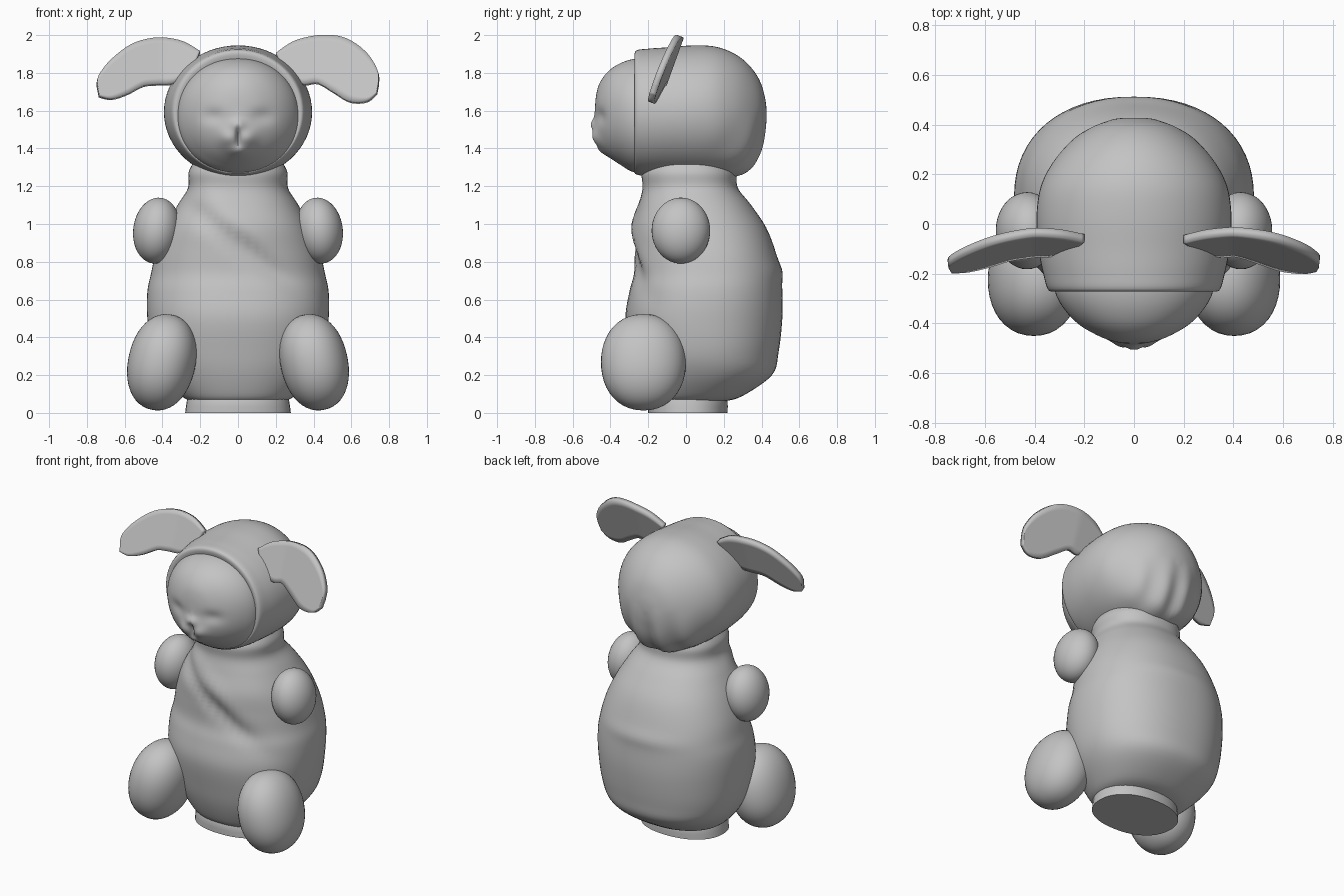
import bpy, bmesh, math
from mathutils import Vector, Matrix

cube = bpy.data.objects.get("Cube")
if cube:
    bpy.data.objects.remove(cube)

grey = bpy.data.materials.new("plain grey")
grey.use_nodes = True
colour = (0.55, 0.55, 0.55, 1)
grey.diffuse_color = colour
grey.node_tree.nodes["Principled BSDF"].inputs["Base Color"].default_value = colour


def finish(name, bm, angle=50):
    bmesh.ops.recalc_face_normals(bm, faces=bm.faces)
    mesh = bpy.data.meshes.new(name)
    bm.to_mesh(mesh)
    bm.free()
    mesh.materials.append(grey)
    ob = bpy.data.objects.new(name, mesh)
    bpy.context.collection.objects.link(ob)
    bpy.ops.object.select_all(action='DESELECT')
    ob.select_set(True)
    bpy.context.view_layer.objects.active = ob
    bpy.ops.object.shade_smooth_by_angle(angle=math.radians(angle))
    return ob


def spline(points, steps):
    """Smooth curve through tuples of any size."""
    pts = [Vector(p) for p in points]
    out = []
    for i in range(len(pts) - 1):
        a, b = pts[max(i - 1, 0)], pts[i]
        c, d = pts[i + 1], pts[min(i + 2, len(pts) - 1)]
        for k in range(steps):
            t = k / steps
            out.append(0.5 * (2 * b + (c - a) * t + (2 * a - 5 * b + 4 * c - d) * t * t
                              + (3 * b - a - 3 * c + d) * t ** 3))
    return out + [pts[-1]]


def loft(name, sections, upright, power=2.0, shape=None, sides=64, steps=5):
    """Sections are (position, half width, low edge, high edge)."""
    bm = bmesh.new()
    rings = []
    for pos, half, low, high in spline(sections, steps):
        ring = []
        for i in range(sides):
            a = math.tau * i / sides
            c, s = math.cos(a), math.sin(a)
            u = half * math.copysign(abs(c) ** (2 / power), c)
            v = (low + high) / 2 + (high - low) / 2 * math.copysign(abs(s) ** (2 / power), s)
            co = Vector((u, v, pos) if upright else (u, pos, v))
            ring.append(bm.verts.new(shape(co) if shape else co))
        rings.append(ring)
    for r, q in zip(rings, rings[1:]):
        for i in range(sides):
            j = (i + 1) % sides
            bm.faces.new((r[i], r[j], q[j], q[i]))
    bm.faces.new(rings[0])
    bm.faces.new(rings[-1])
    return finish(name, bm)


def bump(a, b, wide, high):
    return math.exp(-(a / wide) ** 2 - (b / high) ** 2)


# Cloth body with a diagonal fold, waist seam and front closure
def body_shape(co):
    x, y, z = co
    if y < 0:
        fold = z - (0.95 - 0.75 * x)
        co.y += 0.025 * bump(fold + 0.06, x, 0.06, 0.3) - 0.012 * bump(fold - 0.06, x, 0.07, 0.3)
        co.y += 0.012 * bump(x + 0.025, z - 0.39, 0.012, 0.18)
    else:
        co.y += 0.012 * bump(x, z - 0.75, 0.3, 0.05)
    return co


loft("body", [(0.06, 0.24, -0.18, 0.2), (0.09, 0.3, -0.215, 0.3), (0.2, 0.4, -0.26, 0.455),
              (0.32, 0.455, -0.29, 0.49), (0.5, 0.48, -0.32, 0.51), (0.64, 0.48, -0.3, 0.51),
              (0.74, 0.46, -0.275, 0.5), (0.85, 0.435, -0.275, 0.475), (0.98, 0.385, -0.28, 0.425),
              (1.1, 0.32, -0.25, 0.345), (1.19, 0.265, -0.23, 0.275), (1.27, 0.262, -0.235, 0.265),
              (1.32, 0.24, -0.21, 0.24)], True, 2.25, body_shape)

# Flat foot under the body
loft("base", [(0.0, 0.28, -0.2, 0.22), (0.07, 0.27, -0.2, 0.22), (0.1, 0.26, -0.18, 0.2)],
     True, 2.2, steps=2, sides=40)


# Hood with gathered cloth above the back of the neck
def hood_shape(co):
    if co.y > 0.05 and co.z < 1.6:
        low = min(1, (1.6 - co.z) / 0.3) * min(1, (co.y - 0.05) / 0.15)
        co.y -= 0.014 * low * math.cos(co.x * 40)
    return co


loft("hood", [(-0.262, 0.3, 1.285, 1.86), (-0.268, 0.342, 1.265, 1.915), (-0.2, 0.365, 1.25, 1.928),
              (-0.1, 0.384, 1.245, 1.935), (0.03, 0.392, 1.24, 1.945), (0.15, 0.375, 1.24, 1.94),
              (0.25, 0.325, 1.245, 1.905), (0.33, 0.255, 1.28, 1.845), (0.39, 0.17, 1.37, 1.76),
              (0.42, 0.08, 1.48, 1.66), (0.428, 0.01, 1.56, 1.58)], False, 2.0, hood_shape)


# Face with nose, cheeks, mouth groove and shallow eye sockets
def face_shape(co):
    x, y, z = co
    if y < -0.3:
        co.y -= 0.024 * bump(x, z - 1.525, 0.04, 0.03)
        co.y -= 0.025 * bump(abs(x) - 0.05, z - 1.455, 0.05, 0.05)
        co.y -= 0.02 * bump(x, z - 1.385, 0.05, 0.03)
        co.y += 0.02 * bump(x, z - 1.46, 0.012, 0.045)
        co.y += 0.015 * bump(abs(x) - 0.13, z - 1.57, 0.06, 0.04)
    return co


loft("face", [(-0.2, 0.325, 1.265, 1.88), (-0.28, 0.315, 1.275, 1.873), (-0.35, 0.275, 1.315, 1.85),
              (-0.41, 0.215, 1.36, 1.81), (-0.455, 0.14, 1.41, 1.75), (-0.476, 0.075, 1.47, 1.68),
              (-0.484, 0.005, 1.56, 1.58)], False, 2.1, face_shape, sides=96, steps=8)


# Rounded paws, tilted so the lower ends lean outward
def paw(name, centre, radii, tilt, power):
    bm = bmesh.new()
    bmesh.ops.create_uvsphere(bm, u_segments=40, v_segments=24, radius=1)
    for v in bm.verts:
        length = sum(abs(c) ** power for c in v.co) ** (1 / power)
        v.co = Vector(c * r / length for c, r in zip(v.co, radii))
    bmesh.ops.transform(bm, matrix=Matrix.Translation(centre) @ Matrix.Rotation(tilt, 4, 'Y'),
                        verts=bm.verts)
    finish(name, bm)


for side, label in ((1, "left"), (-1, "right")):
    paw(label + "_arm", (side * 0.43, -0.027, 0.965), (0.125, 0.155, 0.175), -side * 0.12, 2.0)
    paw(label + "_leg", (side * 0.403, -0.225, 0.268), (0.178, 0.225, 0.257), -side * 0.22, 2.15)


# Drooping flat ears, spanned between an upper and a lower edge
def ear(name, upper, lower):
    bm = bmesh.new()
    rows = []
    for top, bottom in zip(spline(upper, 6), spline(lower, 6)):
        row = []
        for k in range(9):
            p = top.lerp(bottom, k / 8)
            y = -0.025 - 0.36 * (2 - p.y) - 0.12 * max(0, abs(p.x) - 0.4)
            row.append(bm.verts.new((p.x, y, p.y)))
        rows.append(row)
    for r, q in zip(rows, rows[1:]):
        for i in range(8):
            bm.faces.new((r[i], r[i + 1], q[i + 1], q[i]))
    ob = finish(name, bm, 40)
    thick = ob.modifiers.new("thickness", 'SOLIDIFY')
    thick.thickness = 0.035
    thick.offset = 0


ear("left_ear", [(0.2, 1.9), (0.3, 1.965), (0.44, 1.995), (0.57, 1.98), (0.68, 1.905), (0.74, 1.81), (0.745, 1.74)],
    [(0.25, 1.8), (0.34, 1.74), (0.42, 1.745), (0.5, 1.7), (0.59, 1.648), (0.68, 1.648), (0.735, 1.69)])
ear("right_ear", [(-0.2, 1.91), (-0.3, 1.965), (-0.43, 1.982), (-0.56, 1.95), (-0.67, 1.87), (-0.735, 1.79), (-0.748, 1.74)],
    [(-0.25, 1.8), (-0.34, 1.745), (-0.43, 1.738), (-0.5, 1.73), (-0.59, 1.685), (-0.67, 1.662), (-0.735, 1.675)])
